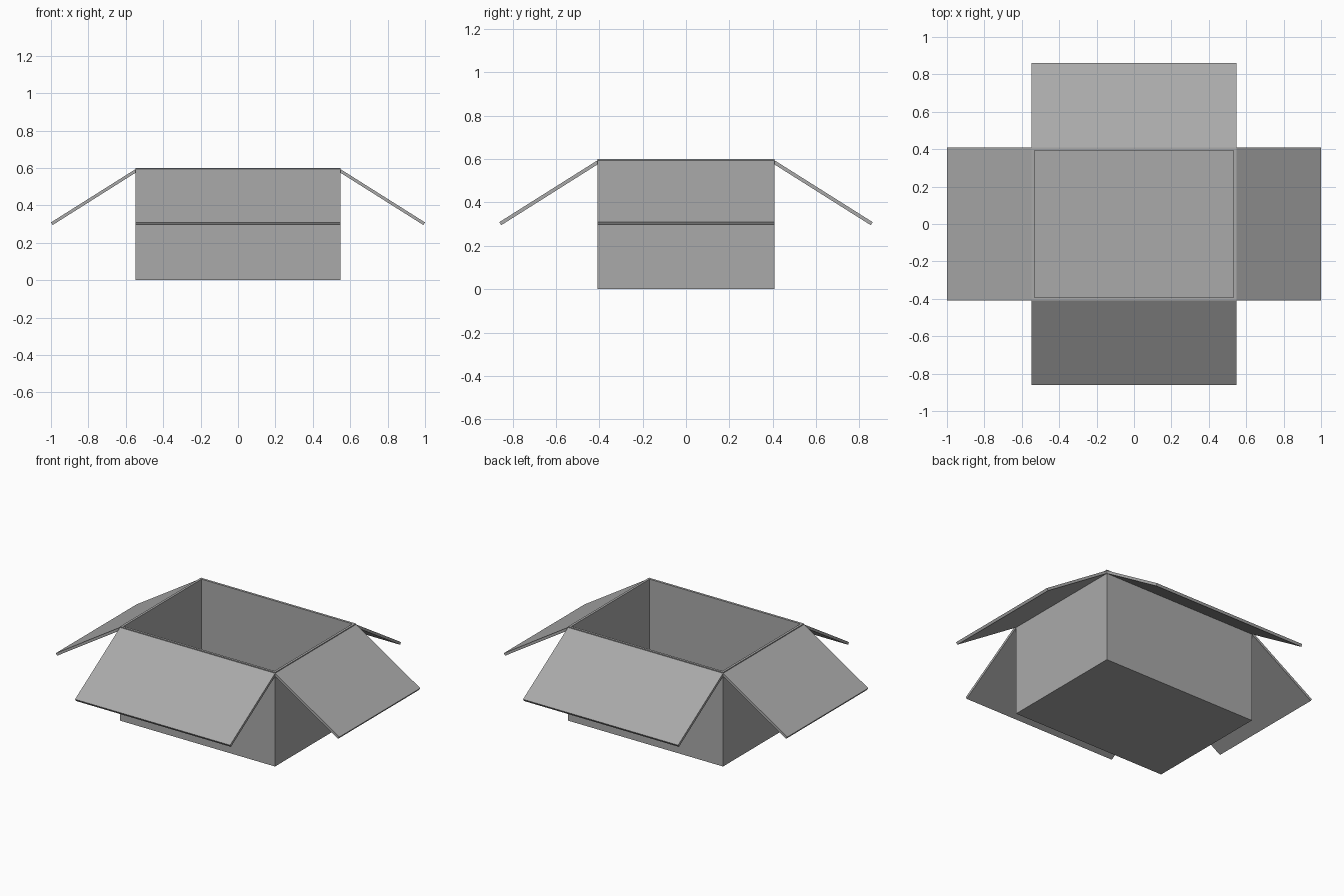
import bpy
import bmesh
from mathutils import Vector

cube = bpy.data.objects.get("Cube")
if cube:
    bpy.data.objects.remove(cube, do_unlink=True)

HALF_X, HALF_Y, HEIGHT, WALL = 0.547, 0.408, 0.6, 0.015

card = bpy.data.materials.new("grey_card")
card.use_nodes = True
GREY = (0.4, 0.4, 0.4, 1)
card.diffuse_color = GREY
card.node_tree.nodes["Principled BSDF"].inputs["Base Color"].default_value = GREY


def add_object(name, bm):
    bmesh.ops.recalc_face_normals(bm, faces=bm.faces)
    mesh = bpy.data.meshes.new(name)
    bm.to_mesh(mesh)
    bm.free()
    mesh.materials.append(card)
    obj = bpy.data.objects.new(name, mesh)
    bpy.context.collection.objects.link(obj)


# Open box: inset the top face and sink it to the floor
bm = bmesh.new()
bmesh.ops.create_cube(bm, size=1)
for v in bm.verts:
    v.co = Vector((v.co.x * 2 * HALF_X, v.co.y * 2 * HALF_Y, (v.co.z + 0.5) * HEIGHT))
top = max(bm.faces, key=lambda f: f.calc_center_median().z)
bmesh.ops.inset_individual(bm, faces=[top], thickness=WALL, use_even_offset=True)
sunk = bmesh.ops.extrude_discrete_faces(bm, faces=[top])["faces"][0]
for v in sunk.verts:
    v.co.z = WALL
add_object("box_body", bm)


# Sloping flap: a thin profile swept along one wall
def add_flap(name, wall, half_width, axis, side):
    profile = [(-0.009, 0.6), (0.453, 0.309), (0.444, 0.295), (0, 0.575)]
    bm = bmesh.new()
    verts = []
    for out, z in profile:
        d = side * (wall + out)
        co = (d, -half_width, z) if axis == "x" else (-half_width, d, z)
        verts.append(bm.verts.new(co))
    face = bm.faces.new(verts)
    swept = bmesh.ops.extrude_face_region(bm, geom=[face])["geom"]
    along = Vector((0, 2 * half_width, 0)) if axis == "x" else Vector((2 * half_width, 0, 0))
    bmesh.ops.translate(bm, vec=along, verts=[g for g in swept if isinstance(g, bmesh.types.BMVert)])
    add_object(name, bm)


add_flap("left_flap", HALF_X, HALF_Y, "x", 1)
add_flap("right_flap", HALF_X, HALF_Y, "x", -1)
add_flap("front_flap", HALF_Y, HALF_X, "y", -1)
add_flap("back_flap", HALF_Y, HALF_X, "y", 1)
